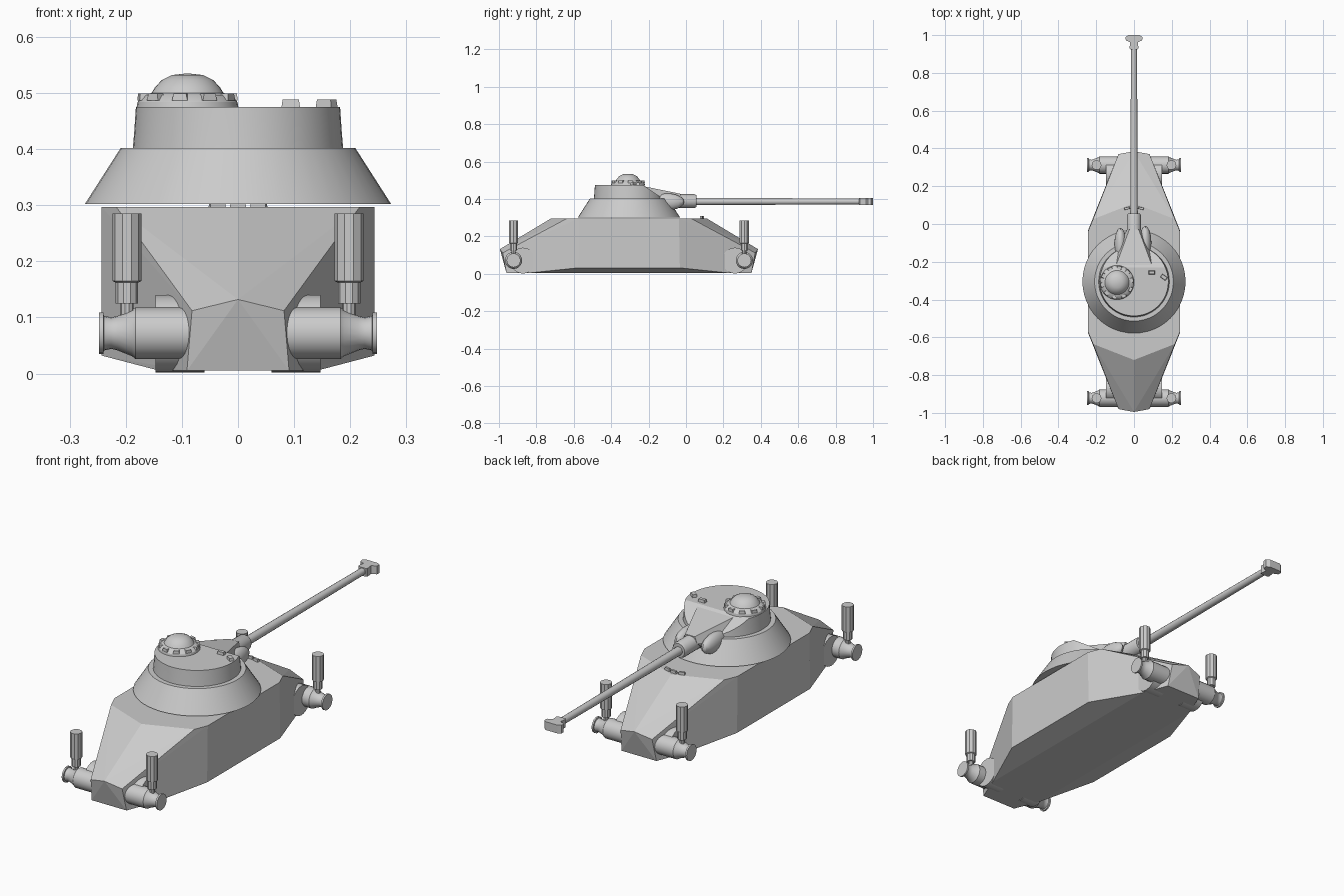
import bpy, bmesh
from math import sin, cos, pi, radians
from mathutils import Matrix, Vector

if "Cube" in bpy.data.objects:
    bpy.data.objects.remove(bpy.data.objects["Cube"])

CY = -0.305  # middle of the hull and turret along y


def finish(name, bm, smooth=False, mat=Matrix()):
    bmesh.ops.remove_doubles(bm, verts=bm.verts, dist=1e-5)
    bmesh.ops.recalc_face_normals(bm, faces=bm.faces)
    bm.transform(mat)
    me = bpy.data.meshes.new(name)
    bm.to_mesh(me)
    bm.free()
    ob = bpy.data.objects.new(name, me)
    bpy.context.collection.objects.link(ob)
    if smooth:
        bpy.ops.object.select_all(action='DESELECT')
        ob.select_set(True)
        bpy.context.view_layer.objects.active = ob
        bpy.ops.object.shade_smooth_by_angle(angle=radians(32))
    return ob


def hull(name, pts):
    bm = bmesh.new()
    for p in pts:
        bm.verts.new(p)
    bmesh.ops.convex_hull(bm, input=bm.verts)
    bmesh.ops.dissolve_limit(bm, angle_limit=0.01, verts=bm.verts, edges=bm.edges)
    return finish(name, bm)


def lathe_bm(profile, n):
    # profile: (radius, height) from bottom to top
    bm = bmesh.new()
    rings = [[bm.verts.new((r * cos(2 * pi * i / n), r * sin(2 * pi * i / n), z))
              for i in range(n)] for r, z in profile]
    for a, b in zip(rings, rings[1:]):
        for i in range(n):
            j = (i + 1) % n
            bm.faces.new((a[i], a[j], b[j], b[i]))
    for ring, r in ((rings[0], profile[0][0]), (rings[-1], profile[-1][0])):
        if r > 1e-4:
            bm.faces.new(ring)
    return bm


def lathe(name, profile, n, mat, smooth=True):
    return finish(name, lathe_bm(profile, n), smooth, mat)


def prism(name, pts, z0, z1):
    bm = bmesh.new()
    f = bm.faces.new([bm.verts.new((x, y, z0)) for x, y in pts])
    top = bmesh.ops.extrude_face_region(bm, geom=[f])['geom']
    bmesh.ops.translate(bm, vec=(0, 0, z1 - z0),
                        verts=[v for v in top if isinstance(v, bmesh.types.BMVert)])
    return finish(name, bm)


def block(name, loc, size, turn=0):
    bm = bmesh.new()
    bmesh.ops.create_cube(bm, size=1)
    bmesh.ops.scale(bm, vec=size, verts=bm.verts)
    for v in bm.verts:  # slightly tapered top
        if v.co.z > 0:
            v.co.x *= 0.85
            v.co.y *= 0.8
    return finish(name, bm, False, Matrix.Translation(loc) @ Matrix.Rotation(turn, 4, 'Z'))


T = Matrix.Translation

# Faceted boat-shaped body, one quarter mirrored four ways
quarter = [(0, 0.69, 0.132), (0.082, 0.675, 0.112), (0.091, 0.655, 0.005),
           (0, 0.415, 0.297), (0.217, 0.33, 0.297), (0.243, 0.267, 0.297),
           (0.243, 0.272, 0.032), (0.14, 0.53, 0.005), (0.14, 0.27, 0.005)]
hull("body", [(sx * x, CY + sy * y, z) for x, y, z in quarter
              for sx in (-1, 1) for sy in (-1, 1)])

# Corner units: bracket, hub and upright tube
for sx in (-1, 1):
    for sy in (-1, 1):
        side = Matrix.Rotation(sx * pi / 2, 4, 'Y')
        lathe("corner_bracket", [(0.069, 0.06), (0.069, 0.147)], 28,
              T((0, CY + sy * 0.567, 0.071)) @ side)
        lathe("corner_hub", [(0.046, 0.07), (0.046, 0.183), (0.041, 0.189), (0.031, 0.214),
                             (0.028, 0.226), (0.031, 0.239), (0.037, 0.24), (0.037, 0.248)],
              20, T((0, CY + sy * 0.617, 0.072)) @ side)
        lathe("upright_tube", [(0.012, 0.07), (0.012, 0.125), (0.02, 0.125), (0.02, 0.162),
                               (0.026, 0.165), (0.026, 0.285)], 10,
              T((sx * 0.198, CY + sy * 0.617, 0)), False)

# Turret skirt cone
lathe("turret_skirt", [(0.273, 0.302), (0.209, 0.402)], 48, T((0, CY, 0)))

# Turret drum, cut away on the gun side
bm = lathe_bm([(0.188, 0.395), (0.185, 0.43), (0.182, 0.475)], 48)
cut = bmesh.ops.bisect_plane(bm, geom=bm.verts[:] + bm.edges[:] + bm.faces[:],
                             plane_co=(0, 0.075, 0.475), plane_no=(0, 0.075, 0.11),
                             clear_outer=True)
bmesh.ops.holes_fill(bm, edges=[e for e in bm.edges if e.is_boundary])
finish("turret_drum", bm, True, T((0, CY, 0)))

# Sloping gun housing with rounded cheeks
hull("gun_housing", [(s * x, y, z) for s in (-1, 1) for x, y, z in (
    (0.11, -0.26, 0.475), (0.13, -0.26, 0.39), (0.025, -0.03, 0.428),
    (0.037, -0.03, 0.40), (0.05, -0.07, 0.36), (0.1, -0.15, 0.38))])
for x, y in ((-0.072, -0.11), (0.06, -0.10)):
    bm = bmesh.new()
    bmesh.ops.create_uvsphere(bm, u_segments=16, v_segments=10, radius=1)
    finish("gun_cheek", bm, True, T((x, y, 0.385)) @ Matrix.Diagonal((0.032, 0.09, 0.045, 1)))

# Gun sleeve and barrel along +y
along = Matrix.Rotation(-pi / 2, 4, 'X')
lathe("gun_sleeve", [(0.037, -0.2), (0.037, 0.045), (0.032, 0.055)], 20,
      T((0, 0, 0.389)) @ along)
lathe("gun_barrel", [(0.02, 0.04), (0.016, 0.93)], 14, T((0, 0, 0.387)) @ along)

# T-shaped muzzle brake
half = [(0.019, 0.925), (0.024, 0.93), (0.02, 0.962), (0.043, 0.972), (0.045, 0.99), (0.03, 1.0)]
prism("muzzle_brake", half + [(-x, y) for x, y in reversed(half)], 0.367, 0.406)

# Commander cupola with ring of vision blocks
cx, cy = -0.09, -0.31
lathe("cupola", [(0.091, 0.473), (0.089, 0.484), (0.078, 0.496), (0.064, 0.5), (0.058, 0.51),
                 (0.046, 0.523), (0.028, 0.532), (0, 0.535)], 32, T((cx, cy, 0)))
for i in range(10):
    a = 2 * pi * (i + 0.25) / 10
    block("vision_block", (cx + 0.08 * cos(a), cy + 0.08 * sin(a), 0.493),
          (0.017, 0.028, 0.013), a)

# Roof and deck periscopes
block("roof_periscope", (0.094, -0.257, 0.48), (0.034, 0.02, 0.016))
block("roof_periscope", (0.158, -0.282, 0.478), (0.035, 0.022, 0.02), radians(-35))
for x, y, turn in ((-0.037, 0.083, 14), (0, 0.09, 0), (0.037, 0.083, -14)):
    block("deck_periscope", (x, y, 0.3), (0.03, 0.013, 0.018), radians(turn))
